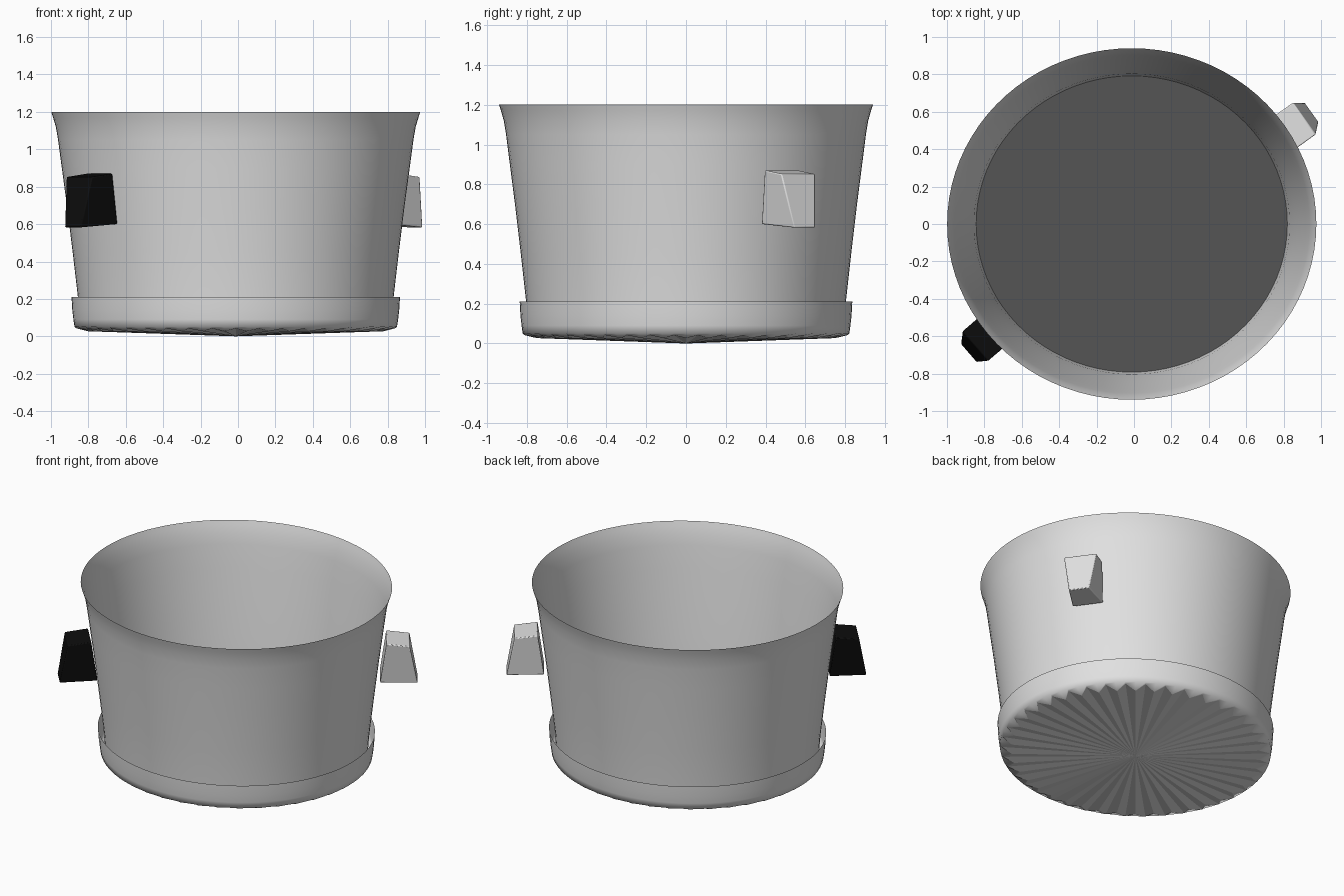
import bpy, bmesh, math
from mathutils import Vector

if "Cube" in bpy.data.objects:
    bpy.data.objects.remove(bpy.data.objects["Cube"])

SEG = 84          # sides of the round parts
RATIO = 0.952     # the pot is slightly oval
CX = -0.012


def material(name, v):
    m = bpy.data.materials.new(name)
    m.diffuse_color = (v, v, v, 1)
    m.use_nodes = True
    m.node_tree.nodes["Principled BSDF"].inputs["Base Color"].default_value = m.diffuse_color
    return m


STEEL = material("light_grey", 0.75)
DARK = material("dark_grey", 0.09)
BLACK = material("black", 0.004)


def finish(bm, name, mat):
    me = bpy.data.meshes.new(name)
    bm.to_mesh(me)
    bm.free()
    me.materials.append(mat)
    ob = bpy.data.objects.new(name, me)
    bpy.context.collection.objects.link(ob)
    return ob


def ring(bm, r, z, r_odd=None, z_odd=None):
    out = []
    for i in range(SEG):
        a = 2 * math.pi * i / SEG
        odd = i % 2 and r_odd is not None
        rr, zz = (r_odd, z_odd) if odd else (r, z)
        out.append(bm.verts.new((CX + rr * math.cos(a), RATIO * rr * math.sin(a), zz)))
    return out


def bridge(bm, lower, upper):
    for i in range(SEG):
        j = (i + 1) % SEG
        bm.faces.new((lower[i], lower[j], upper[j], upper[i])).smooth = True


def stack(bm, rings):
    for a, b in zip(rings, rings[1:]):
        bridge(bm, a, b)


# flared wall
bm = bmesh.new()
wall = [(0.832, 0.055), (0.844, 0.21), (0.872, 0.45), (0.903, 0.7), (0.93, 0.9),
        (0.95, 1.05), (0.962, 1.12), (0.977, 1.17), (0.987, 1.2)]
stack(bm, [ring(bm, r, z) for r, z in wall])
finish(bm, "pot_wall", STEEL)

# dark inner floor
bm = bmesh.new()
bm.faces.new(ring(bm, 0.836, 0.056))
finish(bm, "pot_floor", DARK)

# base cup with a toothed underside
bm = bmesh.new()
teeth = ring(bm, 0.79, 0.027, 0.853, 0.042)
cup = [(0.862, 0.05), (0.868, 0.09), (0.874, 0.14), (0.878, 0.21)]
stack(bm, [teeth] + [ring(bm, r, z) for r, z in cup])
hub = bm.verts.new((CX, 0, 0))
for i in range(SEG):
    bm.faces.new((hub, teeth[(i + 1) % SEG], teeth[i]))
finish(bm, "base_cup", STEEL)


# tapered side handles: (radial, tangent, z) for inner and outer corners
def handle(name, angle, shift, mat):
    u = Vector((math.cos(angle), math.sin(angle), 0))
    t = Vector((-u.y, u.x, 0))
    bm = bmesh.new()

    def quad(ri, ro, ti, to, zi, zo):
        pts = [(ri, ti[0], zi), (ro, to[0], zo), (ro, to[1], zo), (ri, ti[1], zi)]
        return [bm.verts.new(u * r + t * (s + shift) + Vector((0, 0, z))) for r, s, z in pts]

    low = quad(0.885, 1.12, (-0.165, 0.03), (-0.13, 0.0), 0.6, 0.582)
    top = quad(0.925, 1.07, (-0.175, 0.035), (-0.175, 0.035), 0.87, 0.852)
    bm.faces.new(low[::-1])
    bm.faces.new(top)
    for i in range(4):
        j = (i + 1) % 4
        bm.faces.new((low[i], low[j], top[j], top[i]))
    bmesh.ops.recalc_face_normals(bm, faces=bm.faces[:])
    bmesh.ops.bevel(bm, geom=bm.edges[:], offset=0.006, segments=2, affect='EDGES', profile=0.5)
    for f in bm.faces:
        f.smooth = f.calc_area() < 0.003
    finish(bm, name, mat)


handle("right_handle", math.radians(35.5), 0.0, STEEL)
handle("left_handle", math.radians(220.8), 0.01, BLACK)
